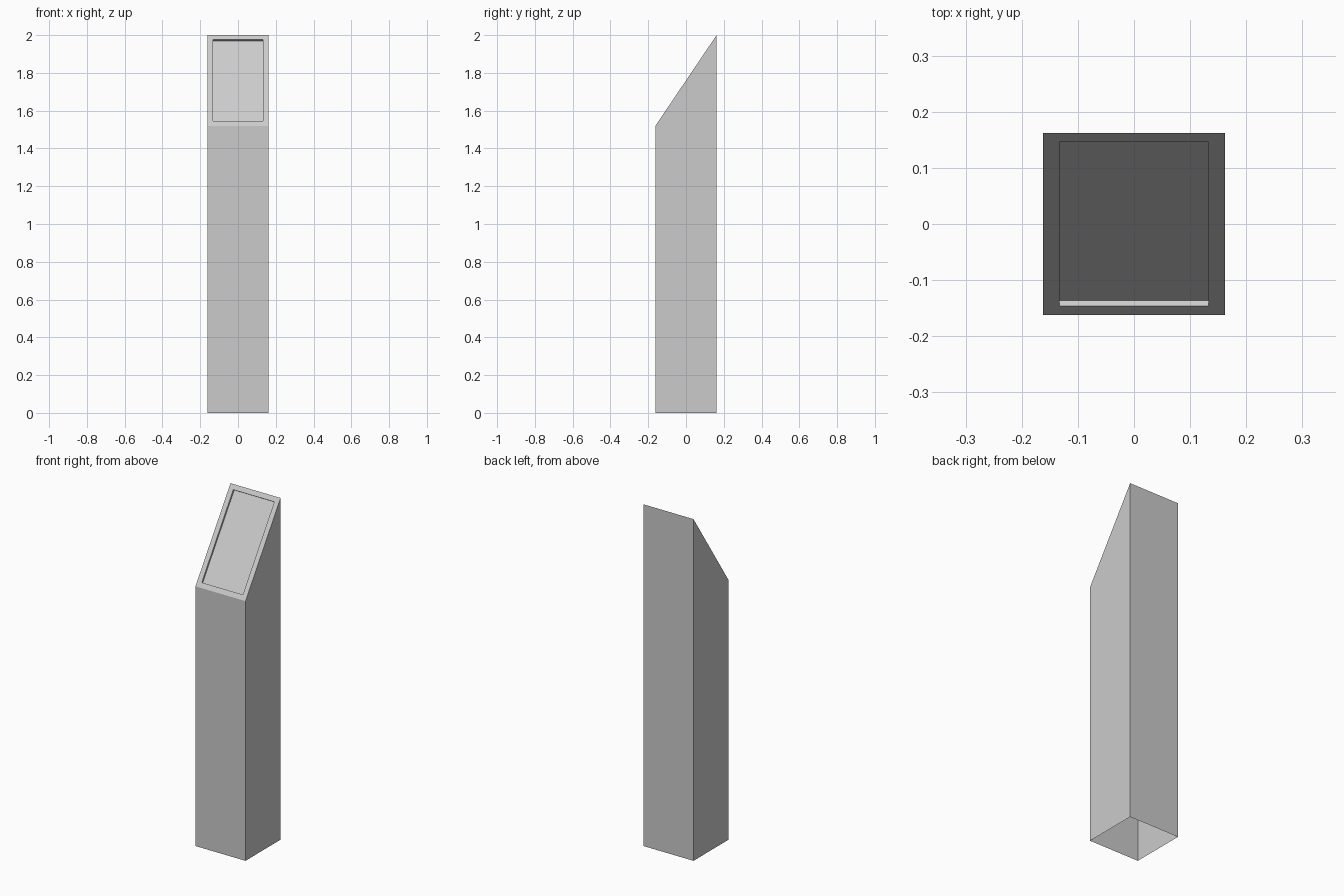
import bpy, bmesh

if "Cube" in bpy.data.objects:
    bpy.data.objects.remove(bpy.data.objects["Cube"])

HALF = 0.162          # half width of the square post
FRONT_Z, BACK_Z = 1.52, 2.0
RIM, DEPTH = 0.029, 0.011

bm = bmesh.new()

# Square post walls, open underneath, with a sloping top
corners = [(-HALF, -HALF), (HALF, -HALF), (HALF, HALF), (-HALF, HALF)]
low = [bm.verts.new((x, y, 0)) for x, y in corners]
high = [bm.verts.new((x, y, FRONT_Z if y < 0 else BACK_Z)) for x, y in corners]
for i in range(4):
    j = (i + 1) % 4
    bm.faces.new((low[i], low[j], high[j], high[i]))
top = bm.faces.new(high)
bm.normal_update()

# Rim around the sloping face, then the sunken panel
bmesh.ops.inset_region(bm, faces=[top], thickness=RIM, use_even_offset=True)
normal = top.normal.copy()
panel = bmesh.ops.extrude_discrete_faces(bm, faces=[top])["faces"][0]
bmesh.ops.translate(bm, verts=panel.verts[:], vec=-normal * DEPTH)
bm.normal_update()

mesh = bpy.data.meshes.new("slanted_post")
bm.to_mesh(mesh)
bm.free()
post = bpy.data.objects.new("slanted_post", mesh)
bpy.context.collection.objects.link(post)
